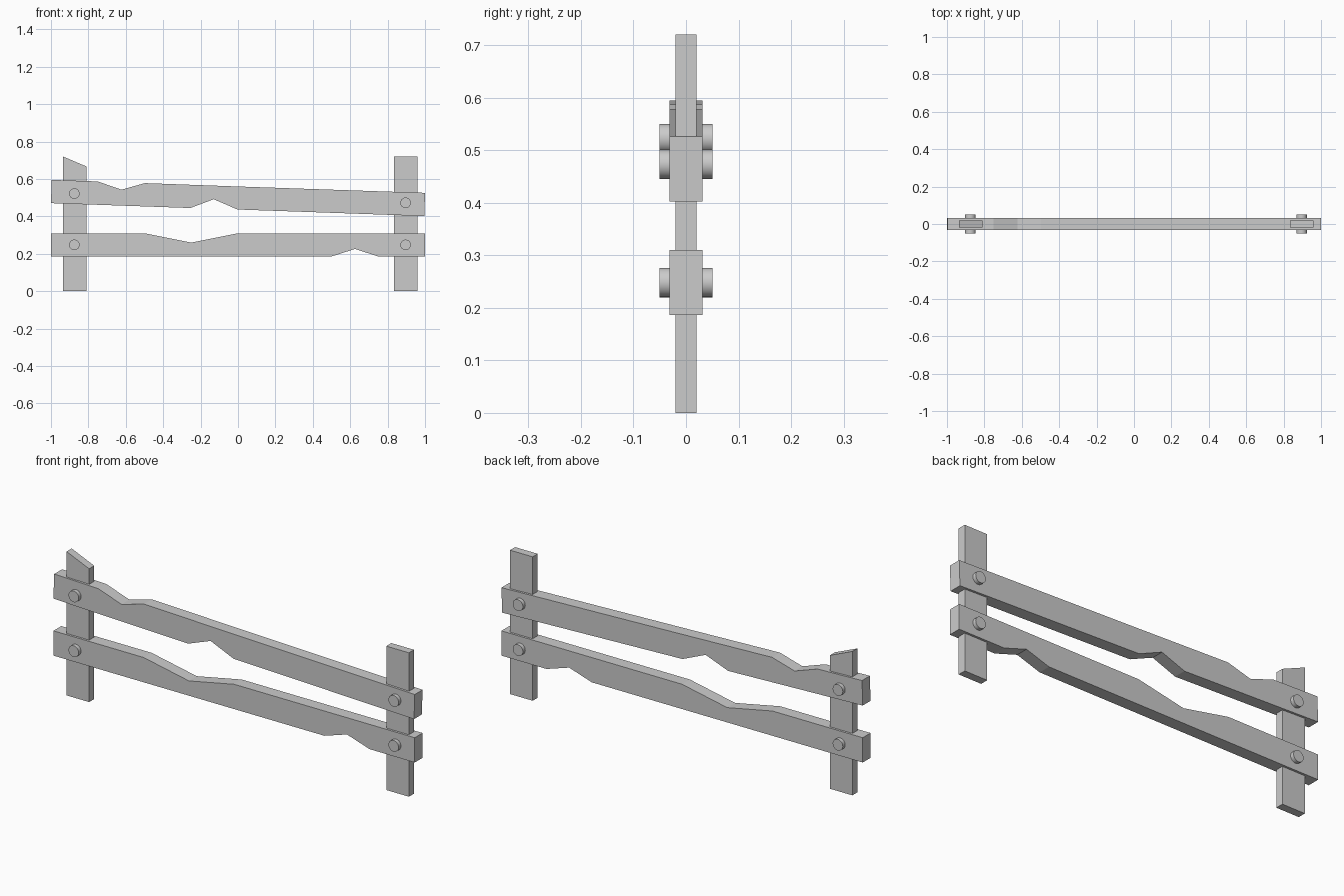
import bpy, bmesh, math
from mathutils import Matrix

if "Cube" in bpy.data.objects:
    bpy.data.objects.remove(bpy.data.objects["Cube"])


def finish(bm, name):
    bmesh.ops.recalc_face_normals(bm, faces=bm.faces)
    mesh = bpy.data.meshes.new(name)
    bm.to_mesh(mesh)
    bm.free()
    obj = bpy.data.objects.new(name, mesh)
    bpy.context.collection.objects.link(obj)
    return obj


def plank(name, outline, half):
    """Extrude an (x, z) outline through y, from -half to +half."""
    bm = bmesh.new()
    face = bm.faces.new([bm.verts.new((x, -half, z)) for x, z in outline])
    ext = bmesh.ops.extrude_face_region(bm, geom=[face])
    verts = [v for v in ext["geom"] if isinstance(v, bmesh.types.BMVert)]
    bmesh.ops.translate(bm, verts=verts, vec=(0, 2 * half, 0))
    return finish(bm, name)


def bolt(name, x, z, radius=0.028, length=0.1):
    bm = bmesh.new()
    bmesh.ops.create_cone(bm, cap_ends=True, segments=32, radius1=radius,
                          radius2=radius, depth=length,
                          matrix=Matrix.Translation((x, 0, z)) @ Matrix.Rotation(math.pi / 2, 4, 'X'))
    for f in bm.faces:
        f.smooth = len(f.verts) == 4
    for e in bm.edges:
        e.smooth = all(len(f.verts) == 4 for f in e.link_faces)
    return finish(bm, name)


# Posts: the left one has a slanted top
plank("left_post", [(-0.935, 0), (-0.81, 0), (-0.81, 0.667), (-0.935, 0.72)], 0.02)
plank("right_post", [(0.835, 0), (0.96, 0), (0.96, 0.72), (0.835, 0.72)], 0.02)

# Lower rail, level, with worn notches
plank("lower_rail", [(-1, 0.186), (0.5, 0.186), (0.625, 0.226), (0.75, 0.186), (1, 0.186),
                     (1, 0.31), (0, 0.31), (-0.25, 0.26), (-0.5, 0.31), (-1, 0.31)], 0.031)

# Upper rail, sagging to the right, with worn notches
plank("upper_rail", [(-1, 0.471), (-0.255, 0.445), (-0.13, 0.492), (-0.003, 0.437), (0.996, 0.402),
                     (1, 0.526), (0, 0.56), (-0.498, 0.578), (-0.623, 0.543), (-0.75, 0.587),
                     (-0.996, 0.595)], 0.031)

# Bolts through each joint
for side, x, top_z in (("left", -0.875, 0.522), ("right", 0.896, 0.473)):
    bolt(f"{side}_lower_bolt", x, 0.248)
    bolt(f"{side}_upper_bolt", x, top_z)
